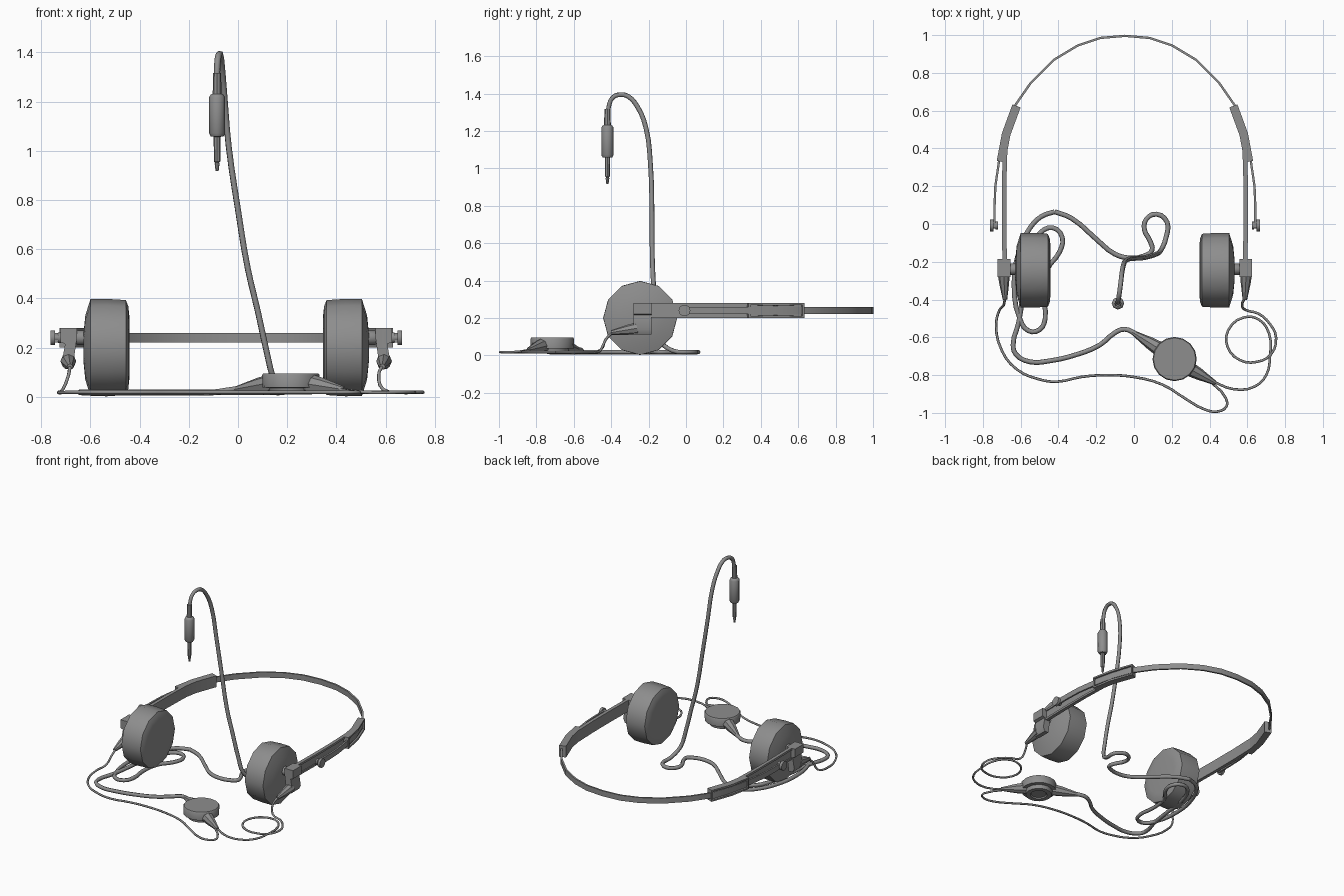
import bpy, bmesh
from math import cos, sin, tau
from mathutils import Vector

if "Cube" in bpy.data.objects:
    bpy.data.objects.remove(bpy.data.objects["Cube"])

CX = -0.048   # centre line of the headband
BZ = 0.24     # height of the headband

# Dark grey plastic for every part
plastic = bpy.data.materials.new("dark_grey_plastic")
plastic.diffuse_color = (0.27, 0.27, 0.27, 1)
plastic.use_nodes = True
plastic.node_tree.nodes["Principled BSDF"].inputs["Base Color"].default_value = plastic.diffuse_color


def finish(name, bm, mirror=False, x=0.0):
    bmesh.ops.recalc_face_normals(bm, faces=bm.faces[:])
    me = bpy.data.meshes.new(name)
    bm.to_mesh(me)
    bm.free()
    me.materials.append(plastic)
    ob = bpy.data.objects.new(name, me)
    bpy.context.collection.objects.link(ob)
    ob.location.x = CX if mirror else x
    if mirror:
        ob.modifiers.new("Mirror", 'MIRROR').use_mirror_merge = False
    bpy.ops.object.select_all(action='DESELECT')
    bpy.context.view_layer.objects.active = ob
    ob.select_set(True)
    bpy.ops.object.shade_smooth_by_angle(angle=0.7)
    return ob


def skin(bm, rings):
    """Join rings of vertices and cap both ends; returns the faces by row."""
    n = len(rings[0])
    rows = [[bm.faces.new((a[i], a[(i + 1) % n], b[(i + 1) % n], b[i])) for i in range(n)]
            for a, b in zip(rings, rings[1:])]
    bm.faces.new(rings[0])
    bm.faces.new(rings[-1])
    return rows


def lathe(name, profile, origin, direction, sides=12, mirror=False):
    """Turn (distance, radius) pairs around an axis."""
    bm = bmesh.new()
    q = Vector(direction).to_track_quat('Z', 'Y')
    skin(bm, [[bm.verts.new(Vector(origin) + q @ Vector((r * cos(tau * i / sides), r * sin(tau * i / sides), d)))
               for i in range(sides)] for d, r in profile])
    return finish(name, bm, mirror)


def cone(name, a, b, r1, r2, mirror=False):
    d = Vector(b) - Vector(a)
    return lathe(name, [(0, r1), (d.length * 0.4, r1 * 0.7 + r2 * 0.3), (d.length, r2)], a, d, 8, mirror)


def strip(name, path, profile, mirror=True, recess=None):
    """Sweep an (outward, up) profile along a horizontal path."""
    bm = bmesh.new()
    rings = []
    for i, p in enumerate(path):
        t = (Vector(path[min(i + 1, len(path) - 1)]) - Vector(path[max(i - 1, 0)])).normalized()
        rings.append([bm.verts.new((p[0] - t.y * n, p[1] + t.x * n, BZ + z)) for n, z in profile])
    rows = skin(bm, rings)
    if recess:
        bmesh.ops.recalc_face_normals(bm, faces=bm.faces[:])
        faces = [r[recess] for r in rows]
        bmesh.ops.inset_region(bm, faces=faces, thickness=0.014)
        bmesh.ops.inset_region(bm, faces=faces, thickness=0.001, depth=-0.012)
    return finish(name, bm, mirror, CX)


def rect(w, h):
    return [(-w, -h), (w, -h), (w, h), (-w, h)]


def cable(name, pts, r, z=0.018):
    """Round cord; points without a height lie on the floor."""
    cu = bpy.data.curves.new(name, 'CURVE')
    cu.dimensions = '3D'
    cu.resolution_u = 3
    cu.bevel_depth = r
    cu.bevel_resolution = 1
    cu.use_fill_caps = True
    cu.materials.append(plastic)
    sp = cu.splines.new('BEZIER')
    sp.bezier_points.add(len(pts) - 1)
    for bp, p in zip(sp.bezier_points, pts):
        bp.co = p if len(p) == 3 else (*p, z)
        bp.handle_left_type = bp.handle_right_type = 'AUTO'
    bpy.context.collection.objects.link(bpy.data.objects.new(name, cu))


# Thin spring band, running through the sleeves to the knobs
half = [(.69, -.02), (.69, .1), (.686, .2), (.667, .33), (.635, .48), (.58, .63),
        (.50, .745), (.375, .87), (.25, .945), (.13, .985)]
strip("headband", half + [(0, .996)] + [(-x, y) for x, y in reversed(half)], rect(.006, .019), False)

# Sleeves with a recessed window, and the channelled arms below them
strip("slider_sleeve", [(.574, .625), (.629, .475), (.656, .33)], rect(.023, .04), recess=1)
strip("arm", [(.634, .40), (.640, .2), (.640, 0), (.635, -.28)],
      [(-.012, -.04), (.012, -.04), (.012, -.026), (.005, -.026),
       (.005, .026), (.012, .026), (.012, .04), (-.012, .04)])

# Slider knobs at the band ends
lathe("slider_knob", [(0, .022), (.012, .022), (.012, .016), (.024, .016), (.024, .032), (.042, .032)],
      (.672, -.008, BZ), (1, 0, 0), 10, True)

# Ear pads with pivot stems
lathe("ear_pad", [(0, .13), (.004, .168), (.014, .193), (.09, .198), (.158, .197), (.179, .13), (.187, .05)],
      (.394, -.245, .2), (1, 0, 0), 12, True)
lathe("pivot_stem", [(0, .03), (.035, .03), (.05, .02)], (.57, -.24, .24), (1, 0, 0), 10, True)

# Arm end brackets
bm = bmesh.new()
outline = [(.607, .28), (.674, .28), (.674, .222), (.655, .215), (.668, .14), (.655, .112), (.625, .112), (.607, .24)]
skin(bm, [[bm.verts.new((x, y, z)) for x, z in outline] for y in (-.28, -.185)])
finish("arm_bracket", bm, True)
cone("cord_relief", (.642, -.26, .145), (.635, -.40, .122), .032, .012, True)

# In-line volume control with tapered cord reliefs
lathe("control_body", [(0, .05), (-.008, .055), (-.008, .085), (.018, .09), (.02, .115), (.07, .117), (.077, .112)],
      (.215, -.715, .018), (0, 0, 1), 16)
cone("control_relief_in", (.14, -.665, .055), (-.01, -.572, .03), .04, .012)
cone("control_relief_out", (.285, -.762, .055), (.43, -.842, .03), .04, .012)

# Cords from the ear pieces to the control
cable("left_cord", [(-.683, -.39, .125), (-.69, -.43, .085), (-.712, -.455, .03), (-.73, -.53), (-.70, -.67),
                    (-.62, -.77), (-.51, -.82), (-.41, -.835), (-.28, -.81), (-.15, -.80), (0, -.81),
                    (.15, -.85), (.28, -.93), (.37, -.98), (.44, -.993), (.49, -.965), (.485, -.92),
                    (.40, -.83, .03)], .007)
cable("right_cord", [(.587, -.39, .125), (.572, -.425, .09), (.59, -.455, .03), (.66, -.475), (.72, -.53),
                     (.752, -.60), (.725, -.69), (.65, -.73), (.56, -.72), (.495, -.65), (.50, -.56),
                     (.58, -.495), (.66, -.505), (.715, -.58), (.72, -.70), (.70, -.80), (.64, -.86),
                     (.53, -.875), (.41, -.83, .03)], .007)

# Main cord: coils under the left pad, then hooks round and rises to the plug
cable("main_cord", [(.01, -.58, .034), (-.05, -.557, .025), (-.10, -.575), (-.18, -.64), (-.30, -.69), (-.45, -.725),
                    (-.55, -.73), (-.625, -.69), (-.64, -.64), (-.61, -.52), (-.585, -.35), (-.56, -.18),
                    (-.50, -.05), (-.43, -.02), (-.38, -.07), (-.395, -.15), (-.46, -.24), (-.48, -.38),
                    (-.47, -.50), (-.50, -.56), (-.56, -.565), (-.605, -.50), (-.635, -.32), (-.61, -.15),
                    (-.55, -.02), (-.49, .04), (-.42, .065)], .013)
cable("rising_cord", [(-.42, .065), (-.33, .03), (-.20, -.08), (-.10, -.16), (-.02, -.18), (.05, -.17),
                      (.095, -.14), (.085, -.09), (.055, -.03), (.065, .025), (.12, .052), (.175, .01),
                      (.17, -.07, .025), (.142, -.14, .08), (.115, -.16, .19), (.08, -.172, .35), (.04, -.18, .52),
                      (0, -.182, .76), (-.038, -.19, 1.02), (-.055, -.215, 1.22), (-.064, -.26, 1.33),
                      (-.07, -.31, 1.385), (-.075, -.35, 1.394), (-.081, -.39, 1.38), (-.085, -.413, 1.33),
                      (-.085, -.42, 1.23)], .013)

# Jack plug
lathe("jack_plug", [(0, .006), (.03, .010), (.035, .008), (.04, .013), (.14, .014), (.142, .026), (.155, .033),
                    (.30, .033), (.312, .026), (.315, .018), (.40, .016)],
      (-.085, -.42, .917), (0, 0, 1), 8)
